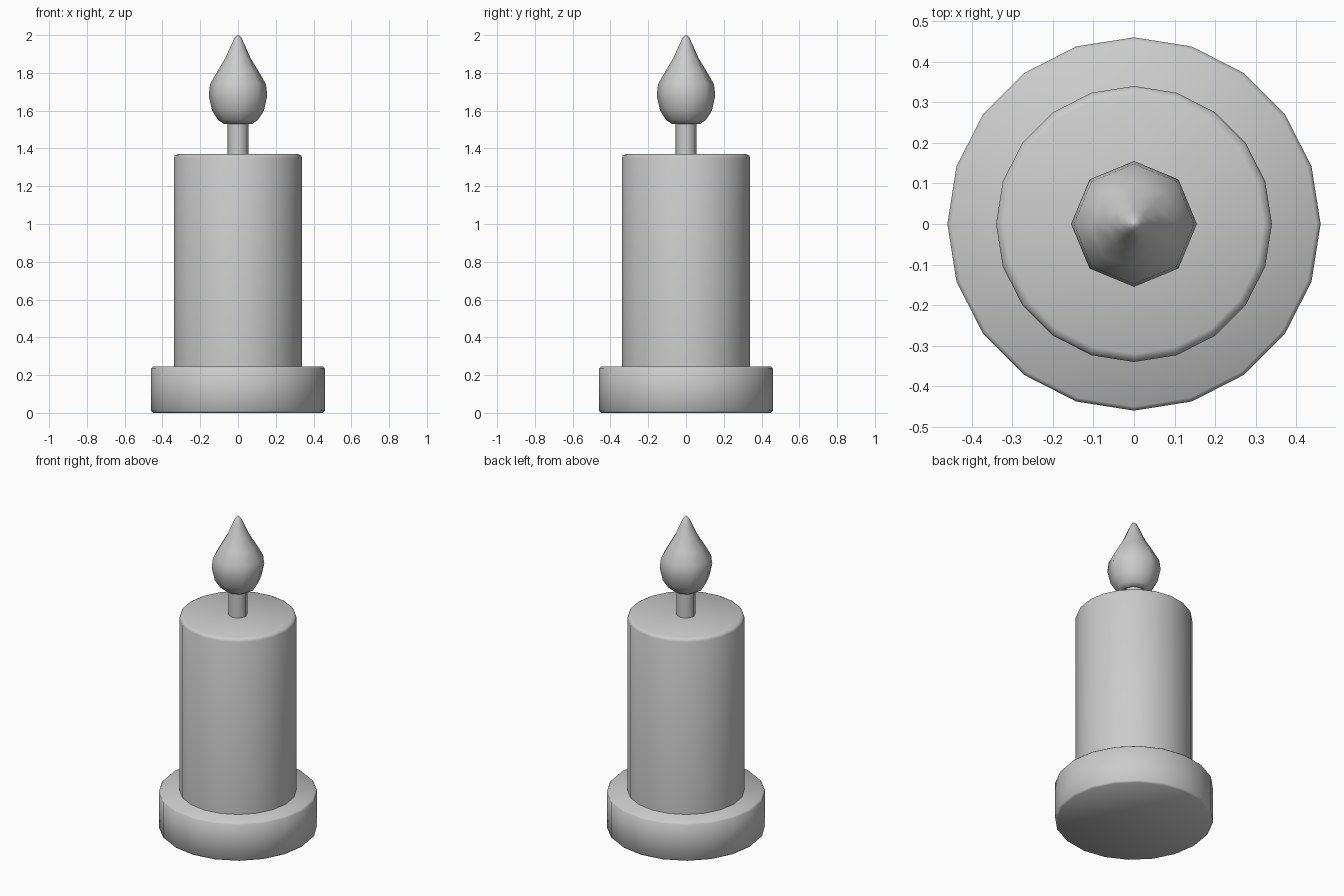
import bpy
import bmesh
from math import cos, sin, tau, radians

if "Cube" in bpy.data.objects:
    bpy.data.objects.remove(bpy.data.objects["Cube"], do_unlink=True)

grey = bpy.data.materials.new("plain_grey")
grey.use_nodes = True
colour = (0.6, 0.6, 0.6, 1)
grey.diffuse_color = colour
grey.node_tree.nodes["Principled BSDF"].inputs["Base Color"].default_value = colour


def lathe(name, profile, sides, angle):
    """Closed solid of revolution from (radius, height) points."""
    bm = bmesh.new()
    rings = [[bm.verts.new((r * cos(tau * i / sides), r * sin(tau * i / sides), z))
              for i in range(sides)] for r, z in profile]
    for low, high in zip(rings, rings[1:]):
        for i in range(sides):
            j = (i + 1) % sides
            bm.faces.new((low[i], low[j], high[j], high[i]))
    bm.faces.new(rings[0][::-1])
    bm.faces.new(rings[-1])
    mesh = bpy.data.meshes.new(name)
    bm.to_mesh(mesh)
    bm.free()
    mesh.materials.append(grey)
    obj = bpy.data.objects.new(name, mesh)
    bpy.context.collection.objects.link(obj)
    bpy.ops.object.select_all(action="DESELECT")
    obj.select_set(True)
    bpy.context.view_layer.objects.active = obj
    bpy.ops.object.shade_smooth_by_angle(angle=radians(angle))
    return obj


# Round foot with small chamfers
lathe("base", [(0.45, 0), (0.46, 0.01), (0.46, 0.235), (0.45, 0.245)], 20, 50)

# Wax body with a softened top rim
lathe("candle_body", [(0.34, 0.24), (0.34, 1.35), (0.335, 1.362), (0.32, 1.37)], 20, 50)

# Wick
lathe("wick", [(0.055, 1.36), (0.055, 1.57)], 8, 50)

# Teardrop flame
lathe("flame", [(0.055, 1.545), (0.075, 1.53), (0.105, 1.55), (0.137, 1.6), (0.155, 1.68),
                (0.148, 1.74), (0.108, 1.81), (0.066, 1.88), (0.035, 1.95),
                (0.018, 1.985), (0.004, 2.0)], 8, 80)
